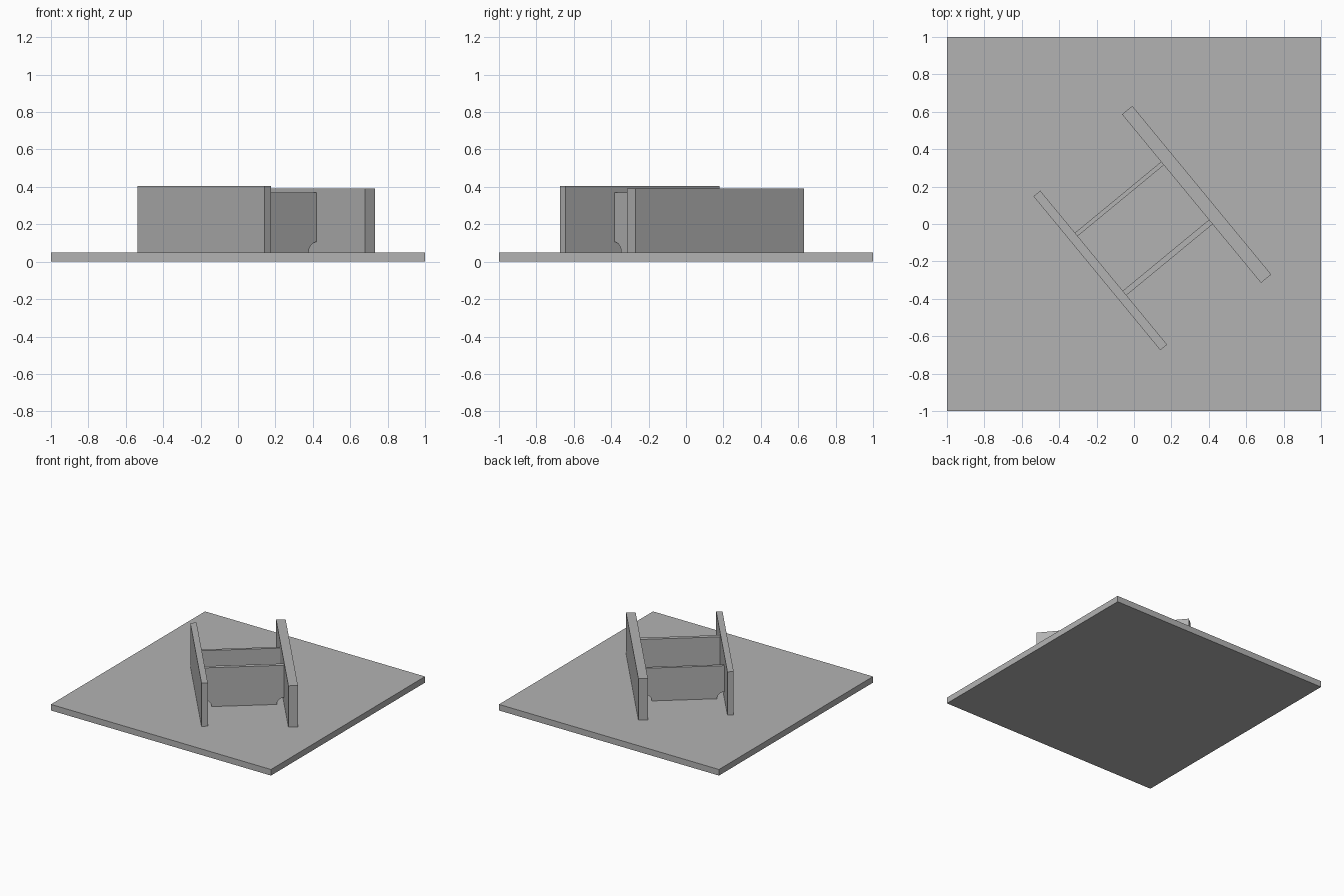
import bpy
import bmesh
import math
from mathutils import Matrix

cube = bpy.data.objects.get("Cube")
if cube:
    bpy.data.objects.remove(cube, do_unlink=True)

# One plain grey for everything
grey = bpy.data.materials.new("steel_grey")
grey.use_nodes = True
colour = (0.45, 0.45, 0.45, 1)
grey.diffuse_color = colour
grey.node_tree.nodes["Principled BSDF"].inputs["Base Color"].default_value = colour

BASE_TOP = 0.05
TURN = Matrix.Rotation(math.radians(-50.5), 4, "Z")  # local x runs along the flanges


def extrude_profile(name, profile, direction, matrix):
    """Make a closed prism from a flat outline."""
    bm = bmesh.new()
    face = bm.faces.new([bm.verts.new(p) for p in profile])
    new = bmesh.ops.extrude_face_region(bm, geom=[face])["geom"]
    moved = [g for g in new if isinstance(g, bmesh.types.BMVert)]
    bmesh.ops.translate(bm, verts=moved, vec=direction)
    bmesh.ops.recalc_face_normals(bm, faces=bm.faces)
    mesh = bpy.data.meshes.new(name)
    bm.to_mesh(mesh)
    bm.free()
    mesh.materials.append(grey)
    obj = bpy.data.objects.new(name, mesh)
    obj.matrix_world = matrix
    bpy.context.collection.objects.link(obj)
    return obj


def plate(name, x, y, length, width, bottom, top, matrix):
    a, b = length / 2, width / 2
    outline = [(x - a, y - b, bottom), (x + a, y - b, bottom),
               (x + a, y + b, bottom), (x - a, y + b, bottom)]
    return extrude_profile(name, outline, (0, 0, top - bottom), matrix)


def rib(name, x, thickness, top, start, end, radius=0.055, steps=8):
    """Cross plate with a rounded relief cut in both lower corners."""
    arc = [math.pi / 2 * i / steps for i in range(steps + 1)]
    left = x - thickness / 2
    outline = [(left, start + radius * math.sin(t), BASE_TOP + radius * math.cos(t)) for t in arc]
    outline += [(left, end - radius * math.cos(t), BASE_TOP + radius * math.sin(t)) for t in arc]
    outline += [(left, end, top), (left, start, top)]
    return extrude_profile(name, outline, (thickness, 0, 0), TURN)


# Ground plate
plate("base_plate", 0, 0, 2, 2, 0, BASE_TOP, Matrix.Identity(4))

# Two parallel upright flanges
plate("near_flange", 0.077, -0.297, 1.066, 0.047, BASE_TOP, 0.405, TURN)
plate("far_flange", 0.091, 0.359, 1.168, 0.071, BASE_TOP, 0.39, TURN)

# Two ribs joining the flanges
rib("low_rib", -0.153, 0.023, 0.32, -0.2735, 0.3235)
rib("high_rib", 0.253, 0.031, 0.37, -0.2735, 0.3235)
